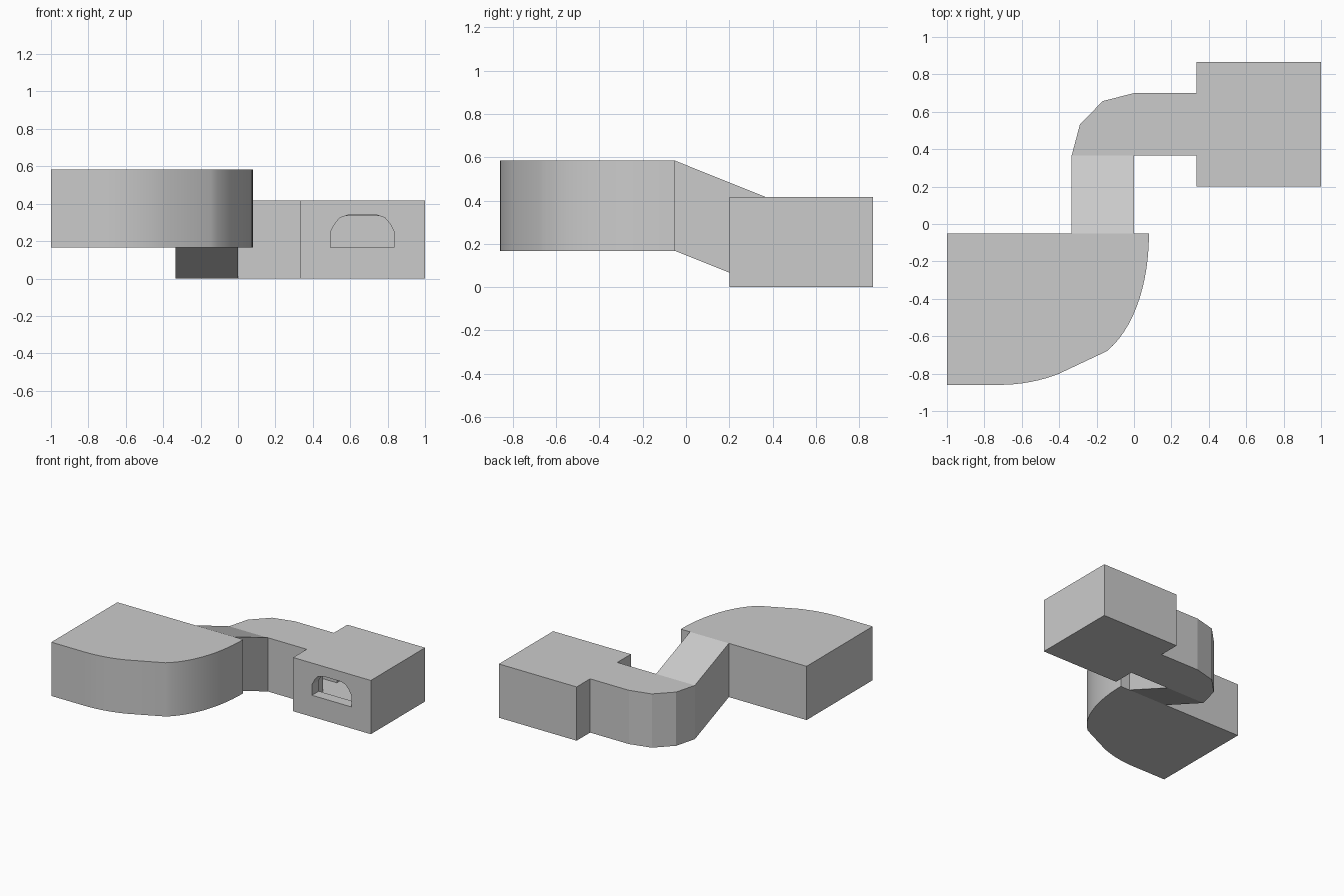
import bpy, bmesh
from mathutils import Vector
from mathutils.geometry import interpolate_bezier

if "Cube" in bpy.data.objects:
    bpy.data.objects.remove(bpy.data.objects["Cube"])

T = 1 / 12  # wall thickness


def solid(name, outline, a, b, place=lambda u, v, w: (u, v, w)):
    """Extrude a closed 2D outline from a to b; place maps it into space."""
    bm = bmesh.new()
    lo = [bm.verts.new(place(u, v, a)) for u, v in outline]
    hi = [bm.verts.new(place(u, v, b)) for u, v in outline]
    bm.faces.new(lo)
    bm.faces.new(hi)
    n = len(outline)
    for i in range(n):
        j = (i + 1) % n
        bm.faces.new((lo[i], lo[j], hi[j], hi[i]))
    bmesh.ops.recalc_face_normals(bm, faces=bm.faces)
    me = bpy.data.meshes.new(name)
    bm.to_mesh(me)
    bm.free()
    ob = bpy.data.objects.new(name, me)
    bpy.context.collection.objects.link(ob)
    return ob


def cut(ob, *cutters):
    bpy.context.view_layer.objects.active = ob
    for c in cutters:
        m = ob.modifiers.new("cut", 'BOOLEAN')
        m.operation, m.solver, m.object = 'DIFFERENCE', 'EXACT', c
        bpy.ops.object.modifier_apply(modifier=m.name)


def rect(x0, x1, y0, y1):
    return [(x0, y0), (x1, y0), (x1, y1), (x0, y1)]


def curve(*pts, n=9):
    return [tuple(p) for p in interpolate_bezier(*[Vector(p) for p in pts], n)]


def slope(x, y, z):
    return (x, y, z + 0.167 * (0.367 - y) / 0.417)


# Outer volumes
block = solid("small_room", rect(0.333, 1, 0.2, 0.865), 0, 0.417)
bend = solid("corridor_bend", [(0.333, 0.367), (0.333, 0.70), (0, 0.70), (-0.167, 0.657),
             (-0.289, 0.533), (-0.333, 0.367), (0, 0.367)], 0, 0.417)
ramp = solid("corridor_ramp", rect(-0.333, 0, -0.05, 0.367), 0, 0.417, slope)
sweep = (curve((-0.72, -0.86), (-0.61, -0.86), (-0.5, -0.84), (-0.4, -0.80))
         + curve((-0.145, -0.68), (0.0, -0.56), (0.08, -0.32), (0.08, -0.05), n=14))
hall = solid("large_room", [(-1, -0.05), (-1, -0.86)] + sweep, 0.167, 0.584)

# Hollow interiors
room_void = solid("room_void", rect(0.333 + T, 1 - T, 0.2 + T, 0.865 - T), T, 0.417 - T)
bend_void = solid("bend_void", [(0.45, 0.45), (0.45, 0.617), (0, 0.617), (-0.125, 0.584),
                  (-0.217, 0.492), (-0.25, 0.367), (-0.25, 0.34), (-T, 0.34), (-T, 0.45)],
                  T, 0.417 - T)
ramp_void = solid("ramp_void", rect(-0.25, -T, -0.16, 0.40), T, 0.417 - T, slope)
cx, cy = -0.46, -0.45
hall_void = solid("hall_void", [(cx + (x - cx) * 0.84, cy + (y - cy) * 0.8)
                  for x, y in [(-1, -0.05), (-1, -0.86)] + sweep], 0.167 + T, 0.584 - T)

# Arched window through the front wall of the small room
half = [(0.17, 0.167), (0.17, 0.25), (0.148, 0.292), (0.12, 0.325), (0.075, 0.34)]
arch = [(0.665 + x, z) for x, z in half] + [(0.665 - x, z) for x, z in reversed(half)]
window = solid("window_void", arch, 0.1, 0.2 + T + 0.01, lambda x, z, y: (x, y, z))

cut(block, room_void, window, bend_void)
cut(bend, bend_void)
cut(ramp, ramp_void)
cut(hall, hall_void, ramp_void)
for c in (room_void, bend_void, ramp_void, hall_void, window):
    bpy.data.objects.remove(c)

# Smooth the swept wall of the large room only
for o in bpy.context.selected_objects:
    o.select_set(False)
hall.select_set(True)
bpy.context.view_layer.objects.active = hall
bpy.ops.object.shade_smooth_by_angle(angle=0.45)
